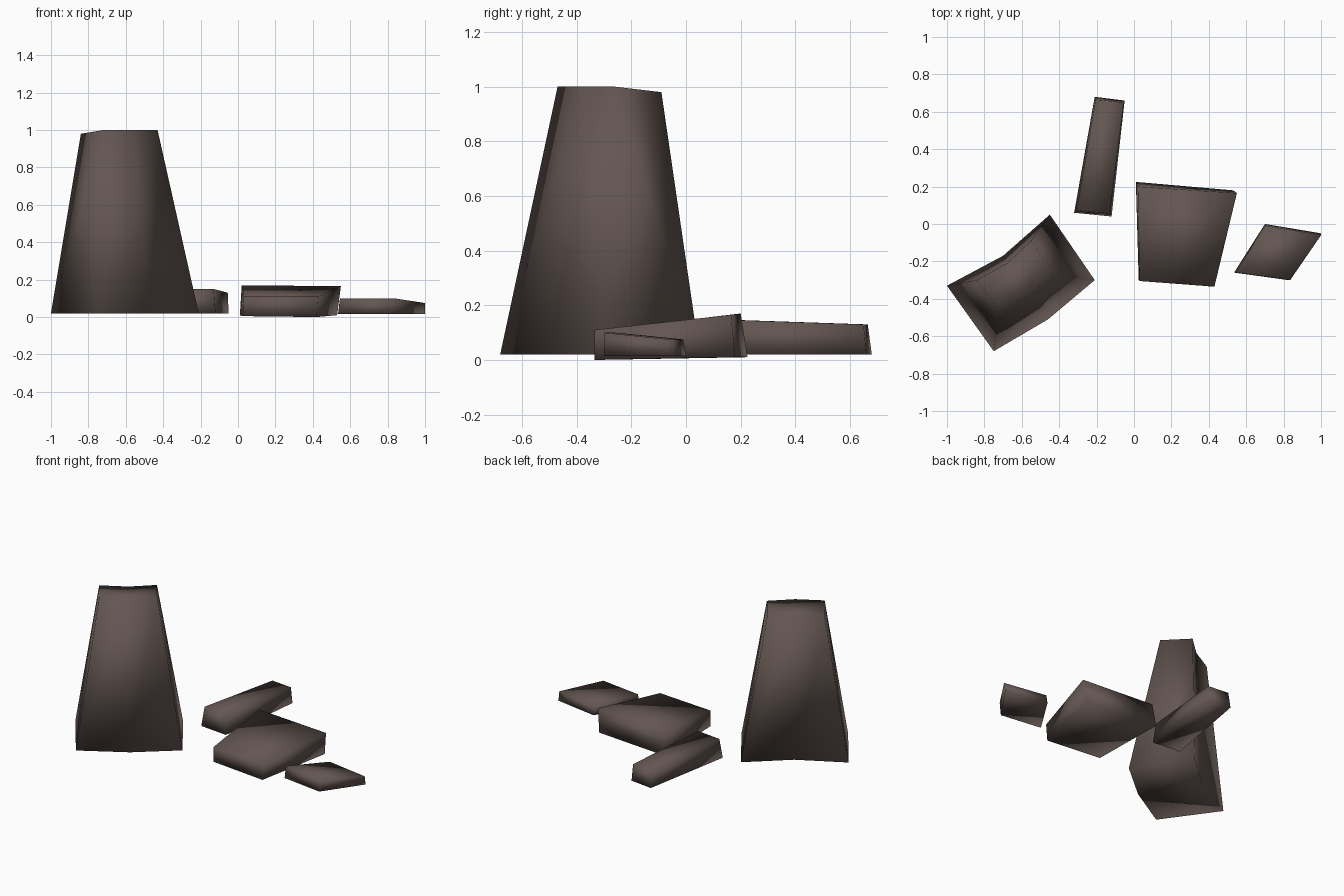
import bpy, bmesh

if "Cube" in bpy.data.objects:
    bpy.data.objects.remove(bpy.data.objects["Cube"])

stone = bpy.data.materials.new("dark brown stone")
stone.diffuse_color = (0.125, 0.093, 0.083, 1)
stone.use_nodes = True
stone.node_tree.nodes["Principled BSDF"].inputs["Base Color"].default_value = stone.diffuse_color


def block(name, low_back, low_front, top_back, top_front):
    """Closed tapered block; each argument is a left-to-right row of points."""
    bm = bmesh.new()
    lb, lf, tb, tf = [[bm.verts.new(p) for p in row]
                      for row in (low_back, low_front, top_back, top_front)]
    n = len(lb)
    for i in range(n - 1):
        j = i + 1
        for a, b in ((lb, lf), (lf, tf), (tf, tb), (tb, lb)):
            bm.faces.new((a[i], a[j], b[j], b[i]))
    for i in (0, n - 1):
        bm.faces.new((lb[i], lf[i], tf[i], tb[i]))
    bmesh.ops.recalc_face_normals(bm, faces=bm.faces[:])
    for f in bm.faces:
        f.smooth = True
    me = bpy.data.meshes.new(name)
    bm.to_mesh(me)
    bm.free()
    me.materials.append(stone)
    ob = bpy.data.objects.new(name, me)
    bpy.context.collection.objects.link(ob)
    return ob


# Standing curved wall fragment, bowed toward the front right
block("standing_wall",
      [(-1.00, -.33, .02), (-.70, -.17, .02), (-.45, .05, .02)],
      [(-.75, -.68, .02), (-.46, -.51, .02), (-.21, -.30, .02)],
      [(-.84, -.30, .98), (-.68, -.21, .98), (-.55, -.09, .98)],
      [(-.72, -.47, 1.0), (-.56, -.38, 1.0), (-.43, -.26, 1.0)])

# Large fallen slab, thicker at the back
block("large_slab",
      [(.01, .225, .01), (.53, .18, .01)],
      [(.025, -.30, .005), (.42, -.335, 0)],
      [(.02, .20, .17), (.55, .165, .165)],
      [(.03, -.305, .11), (.43, -.335, .11)])

# Long narrow slab at the back
block("long_slab",
      [(-.21, .68, .02), (-.05, .66, .02)],
      [(-.32, .06, .02), (-.12, .04, .02)],
      [(-.205, .665, .13), (-.055, .65, .13)],
      [(-.305, .075, .15), (-.13, .055, .15)])

# Small slab at the right
block("small_slab",
      [(.70, 0, .015), (1.0, -.05, .015)],
      [(.535, -.26, .015), (.825, -.30, .015)],
      [(.70, -.01, .075), (1.0, -.06, .075)],
      [(.545, -.26, .10), (.835, -.30, .10)])
